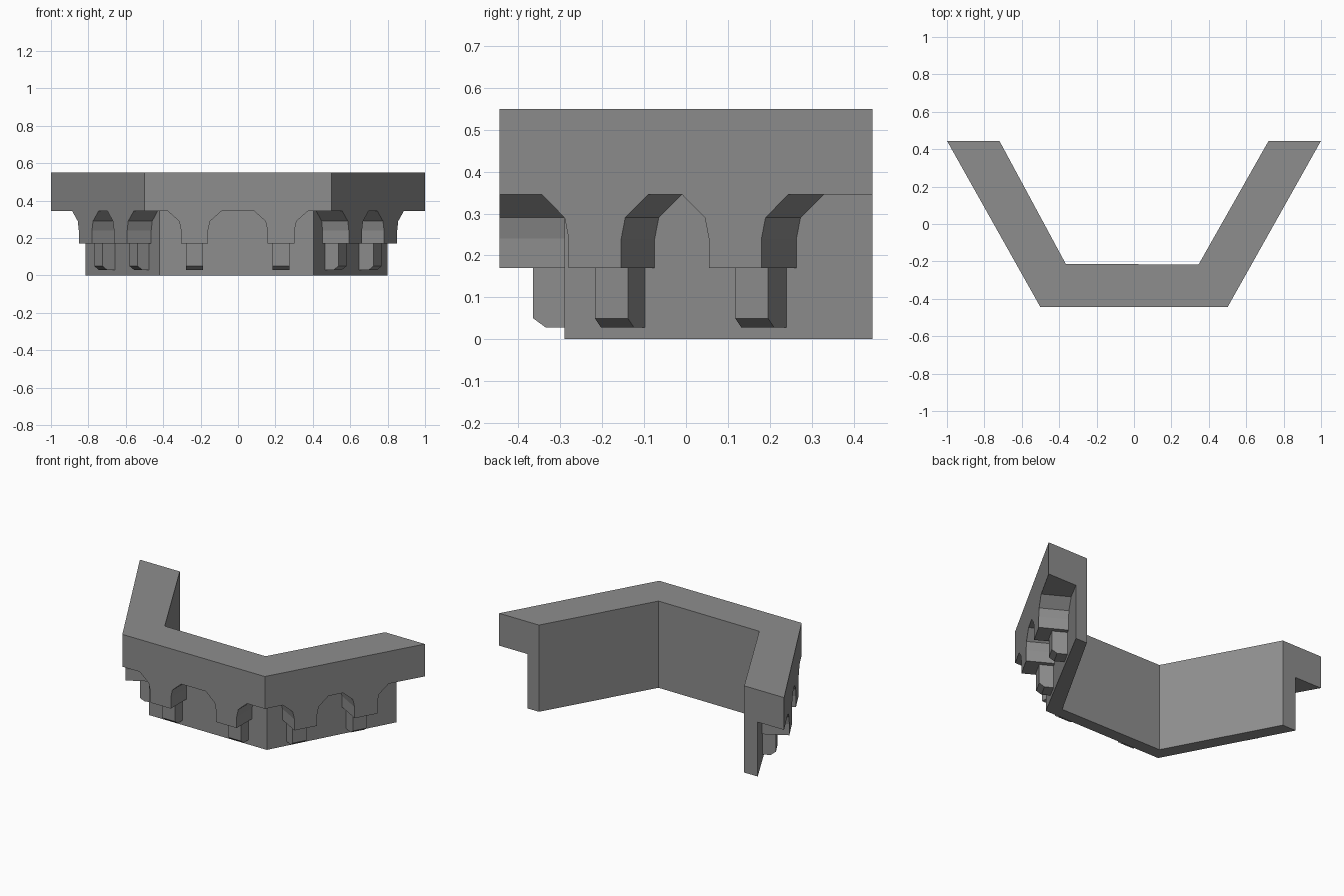
import bpy, bmesh
from mathutils import Vector

cube = bpy.data.objects.get("Cube")
if cube:
    bpy.data.objects.remove(cube, do_unlink=True)

stone = bpy.data.materials.new("grey stone")
stone.use_nodes = True
grey = (0.27, 0.27, 0.27, 1)
stone.diffuse_color = grey
stone.node_tree.nodes["Principled BSDF"].inputs["Base Color"].default_value = grey


def prism(name, outline, sweep):
    """Extrude a closed 3D outline along the sweep vector."""
    bm = bmesh.new()
    face = bm.faces.new([bm.verts.new(p) for p in outline])
    new = bmesh.ops.extrude_face_region(bm, geom=[face])["geom"]
    bmesh.ops.translate(bm, vec=sweep, verts=[v for v in new if isinstance(v, bmesh.types.BMVert)])
    bmesh.ops.recalc_face_normals(bm, faces=bm.faces)
    mesh = bpy.data.meshes.new(name)
    bm.to_mesh(mesh)
    bm.free()
    mesh.materials.append(stone)
    obj = bpy.data.objects.new(name, mesh)
    bpy.context.collection.objects.link(obj)
    return obj


BACK, FRONT = 0.445, -0.445
LEDGE, TOP, FOOT = 0.345, 0.55, 0.17

# Three-sided wall and the wider parapet resting on it
inner = [(0.72, BACK), (0.345, -0.217), (-0.365, -0.213), (-0.72, BACK)]
wall_face = [(-0.815, BACK), (-0.42, -0.29), (0.405, -0.29), (0.80, BACK)]
parapet_face = [(-1, BACK), (-0.5, FRONT), (0.5, FRONT), (1, BACK)]
prism("wall", [(x, y, 0) for x, y in wall_face + inner], Vector((0, 0, LEDGE)))
prism("parapet", [(x, y, LEDGE) for x, y in parapet_face + inner], Vector((0, 0, TOP - LEDGE)))

# Flared corbel: half width at each height
flare = [(0.072, FOOT), (0.072, 0.24), (0.083, 0.29), (0.145, LEDGE)]
corbel_shape = flare + [(-w, z) for w, z in reversed(flare)]
# Bracket under it: distance behind the parapet face at each height
bracket_shape = [(0.18, FOOT), (0.08, FOOT), (0.08, 0.05), (0.11, 0.028), (0.18, 0.028)]


def support(side, number, start, along, inward, s):
    """Corbel and bracket at distance s along one face."""
    up = Vector((0, 0, 1))
    centre = start + along * s
    prism(f"{side}_corbel_{number}",
          [centre + along * w + up * z for w, z in corbel_shape], inward * 0.18)
    prism(f"{side}_bracket_{number}",
          [centre - along * 0.045 + inward * d + up * z for d, z in bracket_shape], along * 0.09)


for number, s in enumerate((-0.232, 0.23), 1):
    support("front", number, Vector((0, FRONT, 0)), Vector((1, 0, 0)), Vector((0, 1, 0)), s)

for side, sign in (("left", 1), ("right", -1)):
    start = Vector((0.5 * sign, FRONT, 0))
    along = (Vector((sign, BACK, 0)) - start).normalized()
    inward = Vector((-sign * along.y, abs(along.x), 0))
    for number, s in enumerate((0.261, 0.645), 1):
        support(side, number, start, along, inward, s)
